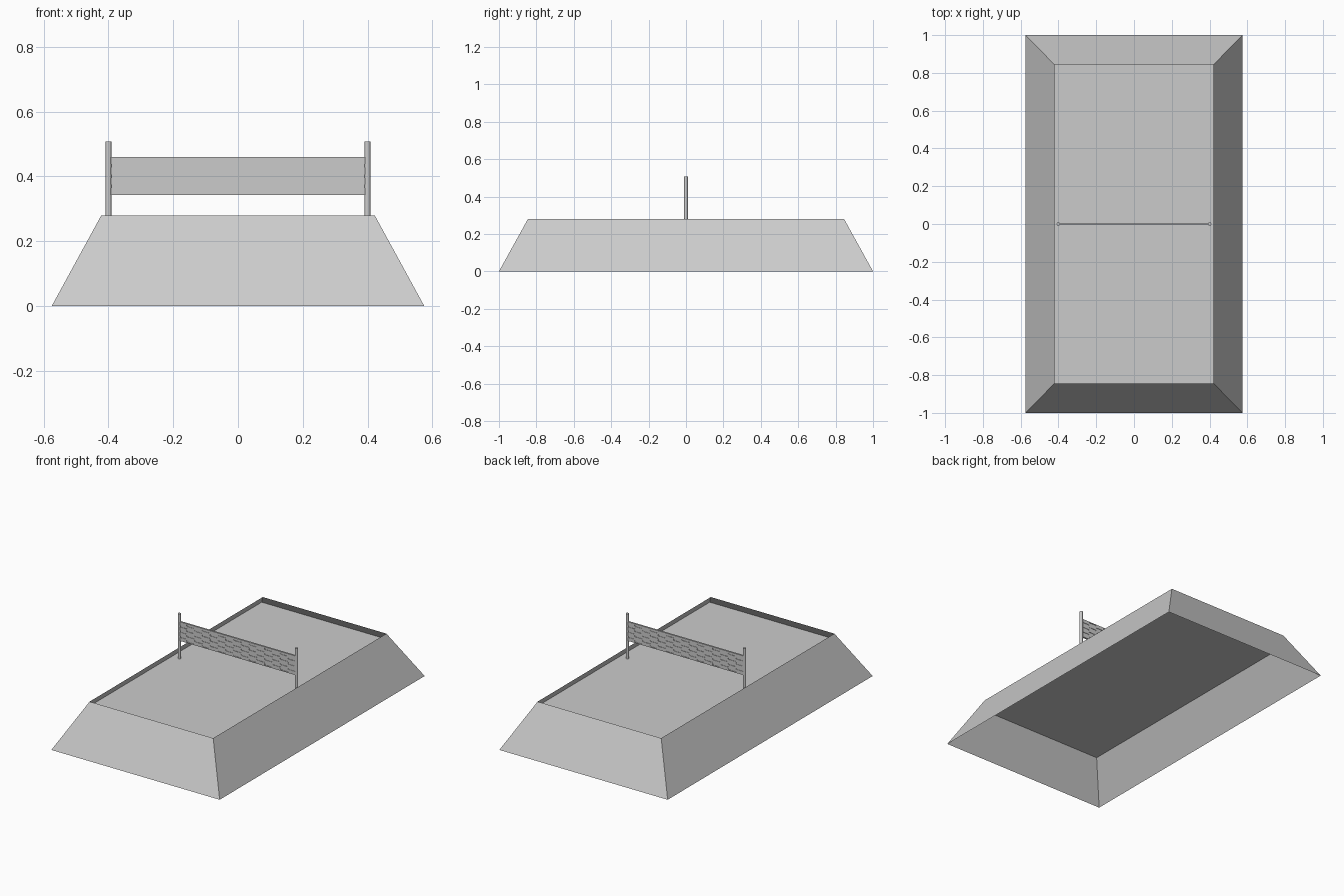
import bpy, bmesh, math

if "Cube" in bpy.data.objects:
    bpy.data.objects.remove(bpy.data.objects["Cube"])

BASE, TOP = (0.575, 1.0, 0.0), (0.422, 0.845, 0.28)
FLOOR_Z = 0.231


def add_object(name, bm):
    mesh = bpy.data.meshes.new(name)
    bm.to_mesh(mesh)
    bm.free()
    ob = bpy.data.objects.new(name, mesh)
    bpy.context.collection.objects.link(ob)
    return ob


def ring(bm, size):
    x, y, z = size
    return [bm.verts.new((sx * x, sy * y, z))
            for sx, sy in ((-1, -1), (1, -1), (1, 1), (-1, 1))]


# sloping skirt, open at top and bottom
bm = bmesh.new()
low, high = ring(bm, BASE), ring(bm, TOP)
for i in range(4):
    j = (i + 1) % 4
    bm.faces.new((low[i], low[j], high[j], high[i]))
add_object("sloped_walls", bm)

# thin floor sunk just below the rim
t = FLOOR_Z / TOP[2]
bm = bmesh.new()
bm.faces.new(ring(bm, [b + (a - b) * t for a, b in zip(TOP, BASE)]))
add_object("court_floor", bm)

# round posts
for side, label in ((-1, "left"), (1, "right")):
    bpy.ops.mesh.primitive_cylinder_add(
        vertices=12, radius=0.0095, depth=0.508 - FLOOR_Z,
        location=(side * 0.4, 0, (0.508 + FLOOR_Z) / 2))
    bpy.context.object.name = label + "_post"

# net panel between the posts
bpy.ops.mesh.primitive_cube_add(size=1, location=(0, 0, 0.401))
net = bpy.context.object
net.name = "net_panel"
net.scale = (0.79, 0.011, 0.118)
bpy.ops.object.transform_apply(location=True, scale=True)


def slot(bm, cx, cz, y0, y1, length=0.056, r=0.0053):
    """Stadium-shaped prism running along y."""
    pts = []
    for end, start in ((1, -90), (-1, 90)):
        for k in range(5):
            a = math.radians(start + 45 * k)
            pts.append((cx + end * (length / 2 - r) + r * math.cos(a),
                        cz + r * math.sin(a)))
    face = bm.faces.new([bm.verts.new((x, y0, z)) for x, z in pts])
    ext = bmesh.ops.extrude_face_region(bm, geom=[face])
    verts = [g for g in ext["geom"] if isinstance(g, bmesh.types.BMVert)]
    bmesh.ops.translate(bm, verts=verts, vec=(0, y1 - y0, 0))


# staggered slots pressed into both faces of the net
bm = bmesh.new()
for row in range(7):
    count = 7 + row % 2
    for col in range(count):
        cx = (col - (count - 1) / 2) * 0.1065
        cz = 0.401 + (3 - row) * 0.016
        for side in (-1, 1):
            slot(bm, cx, cz, side * 0.003, side * 0.02)
bmesh.ops.recalc_face_normals(bm, faces=bm.faces)
cutter = add_object("slot_cutter", bm)
cutter.hide_render = True
cutter.hide_set(True)

mod = net.modifiers.new("slots", "BOOLEAN")
mod.operation = "DIFFERENCE"
mod.solver = "EXACT"
mod.object = cutter
